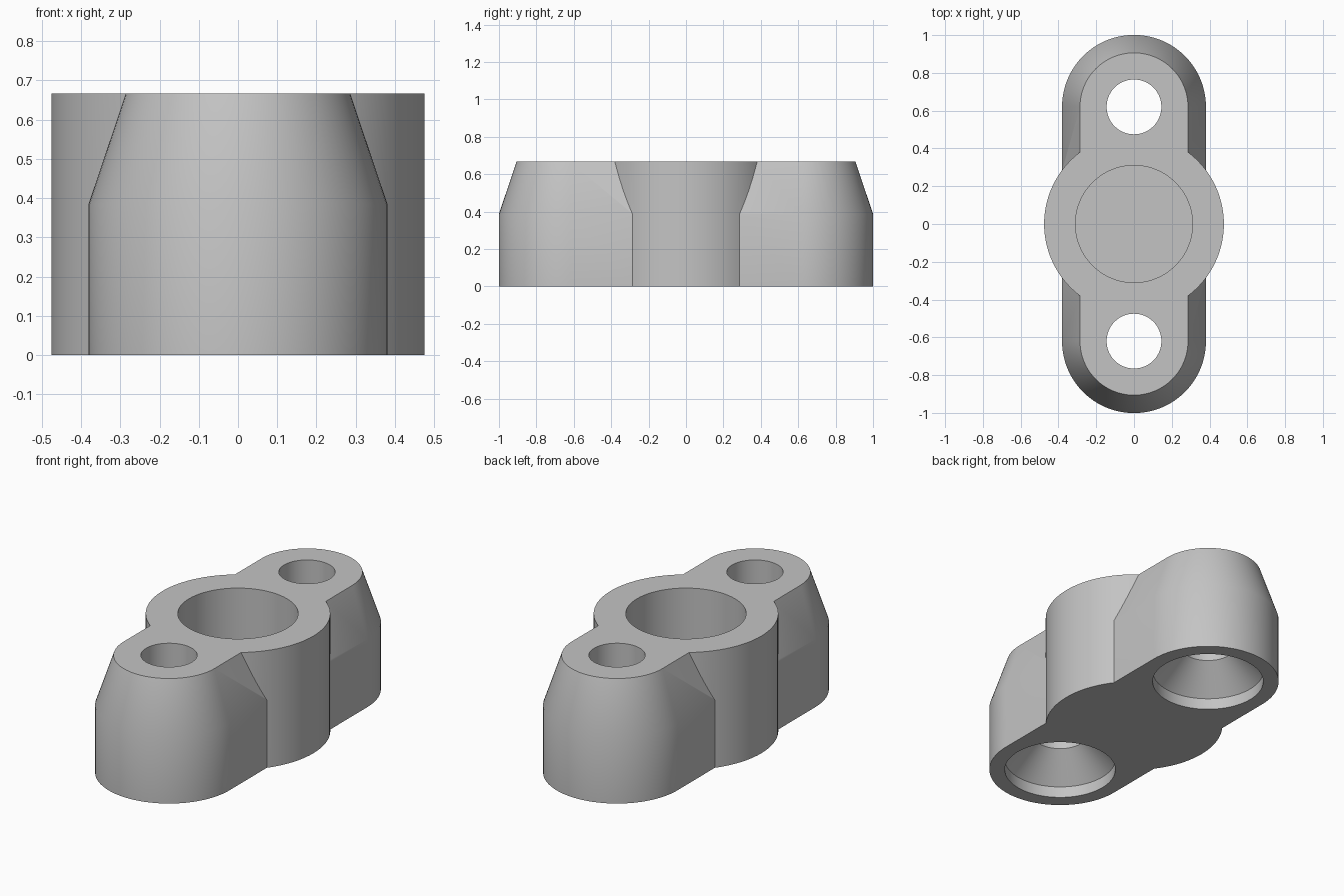
import bpy
import bmesh
from math import sin, cos, pi, radians

default = bpy.data.objects.get("Cube")
if default:
    bpy.data.objects.remove(default, do_unlink=True)

HEIGHT = 0.667
SHOULDER = 0.385     # height where the sides begin to taper
HOLE_Y = 0.62        # bolt hole offset from the centre
SEGMENTS = 96

# Single grey material
GREY = (0.55, 0.55, 0.55, 1.0)
grey = bpy.data.materials.new("light grey")
grey.use_nodes = True
grey.diffuse_color = GREY
grey.node_tree.nodes["Principled BSDF"].inputs["Base Color"].default_value = GREY


def ring(radius, z, offset=0.0):
    """Circle, stretched into a rounded slot along y when offset is set."""
    points = []
    half = SEGMENTS // 2
    for side in (1, -1):
        for i in range(half + 1 if offset else half):
            a = pi * i / half
            points.append((side * radius * cos(a),
                           side * (radius * sin(a) + offset), z))
    return points


def loft(name, rings, y=0.0):
    """Closed solid skinned through a stack of matching rings."""
    bm = bmesh.new()
    loops = [[bm.verts.new((px, py + y, pz)) for px, py, pz in r] for r in rings]
    for low, high in zip(loops, loops[1:]):
        n = len(low)
        for i in range(n):
            j = (i + 1) % n
            bm.faces.new((low[i], low[j], high[j], high[i]))
    bm.faces.new(loops[0][::-1])
    bm.faces.new(loops[-1])
    bmesh.ops.recalc_face_normals(bm, faces=bm.faces[:])
    mesh = bpy.data.meshes.new(name)
    bm.to_mesh(mesh)
    bm.free()
    mesh.materials.append(grey)
    obj = bpy.data.objects.new(name, mesh)
    bpy.context.collection.objects.link(obj)
    return obj


def combine(target, tool, operation):
    """Apply a boolean and remove the helper solid."""
    tool.hide_render = True
    mod = target.modifiers.new(operation.lower(), "BOOLEAN")
    mod.operation = operation
    mod.solver = "EXACT"
    mod.object = tool
    bpy.context.view_layer.objects.active = target
    bpy.ops.object.modifier_apply(modifier=mod.name)
    bpy.data.objects.remove(tool, do_unlink=True)


# Rounded slot body with tapered upper sides
body = loft("mount_body", [ring(0.381, 0, HOLE_Y),
                           ring(0.381, SHOULDER, HOLE_Y),
                           ring(0.286, HEIGHT, HOLE_Y)])

# Round central boss
combine(body, loft("centre_boss", [ring(0.476, 0), ring(0.476, HEIGHT)]), "UNION")

# Blind pocket in the boss
combine(body, loft("pocket_cutter", [ring(0.31, 0.19), ring(0.31, 1)]), "DIFFERENCE")

# Bolt holes, countersunk from below
for side in (-1, 1):
    profile = [(0.298, -0.1), (0.298, 0.065), (0.145, 0.215), (0.145, 1)]
    cutter = loft("bolt_hole_cutter", [ring(r, z) for r, z in profile], side * HOLE_Y)
    combine(body, cutter, "DIFFERENCE")

# Smooth round walls, crisp rims
bpy.ops.object.select_all(action="DESELECT")
body.select_set(True)
bpy.context.view_layer.objects.active = body
bpy.ops.object.shade_smooth_by_angle(angle=radians(30))
